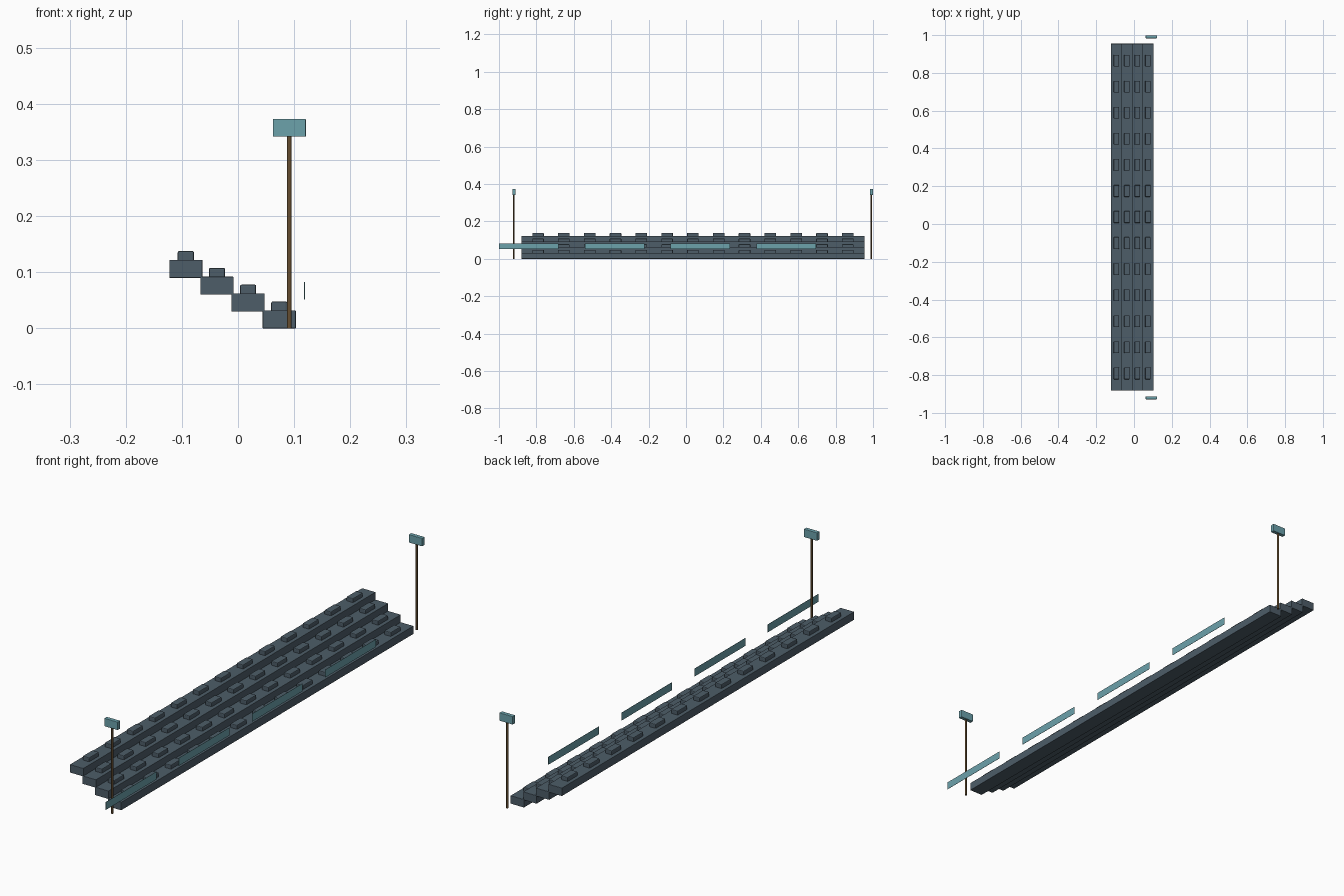
import bpy
import bmesh
from mathutils import Matrix

cube = bpy.data.objects.get("Cube")
if cube:
    bpy.data.objects.remove(cube, do_unlink=True)


def material(name, rgb):
    mat = bpy.data.materials.new(name)
    mat.use_nodes = True
    colour = (*rgb, 1)
    mat.diffuse_color = colour
    mat.node_tree.nodes["Principled BSDF"].inputs["Base Color"].default_value = colour
    return mat


slate = material("slate grey", (0.075, 0.11, 0.14))
teal = material("pale teal", (0.15, 0.36, 0.41))
brown = material("dark brown", (0.13, 0.075, 0.03))


def finish(name, bm, mat, bevel=0):
    mesh = bpy.data.meshes.new(name)
    bm.to_mesh(mesh)
    bm.free()
    mesh.materials.append(mat)
    obj = bpy.data.objects.new(name, mesh)
    bpy.context.collection.objects.link(obj)
    if bevel:
        mod = obj.modifiers.new("soft edges", "BEVEL")
        mod.width = bevel
        mod.segments = 2
    return obj


def add_box(bm, centre, size):
    bmesh.ops.create_cube(bm, size=1, matrix=Matrix.Translation(centre) @ Matrix.Diagonal((*size, 1)))


def box(name, centre, size, mat, bevel=0):
    bm = bmesh.new()
    add_box(bm, centre, size)
    return finish(name, bm, mat, bevel)


# Four overlapping tiers, each with a row of seats
MID_Y = 0.037
for i in range(4):
    x = 0.0735 - i * 0.0555
    z = i * 0.03
    box(f"tier_{i + 1}", (x, MID_Y, z + 0.016), (0.059, 1.835, 0.032), slate, 0.001)
    seats = bmesh.new()
    for k in range(-6, 7):
        add_box(seats, (x, MID_Y + k * 0.138, z + 0.037), (0.029, 0.062, 0.022))
    finish(f"seats_{i + 1}", seats, slate, 0.003)

# Lamp posts at both ends
for end, y in (("front", -0.92), ("back", 0.991)):
    bm = bmesh.new()
    bmesh.ops.create_cone(bm, cap_ends=True, segments=12, radius1=0.004, radius2=0.004,
                          depth=0.345, matrix=Matrix.Translation((0.0915, y, 0.1725)))
    for face in bm.faces:
        face.smooth = len(face.verts) == 4
    finish(f"{end}_lamp_post", bm, brown)
    box(f"{end}_lamp", (0.0915, y, 0.3575), (0.059, 0.016, 0.032), teal, 0.0015)

# Thin barrier panels along the open side
for i in range(4):
    box(f"barrier_panel_{i + 1}", (0.1185, -0.841 + i * 0.459, 0.067), (0.001, 0.318, 0.031), teal)
